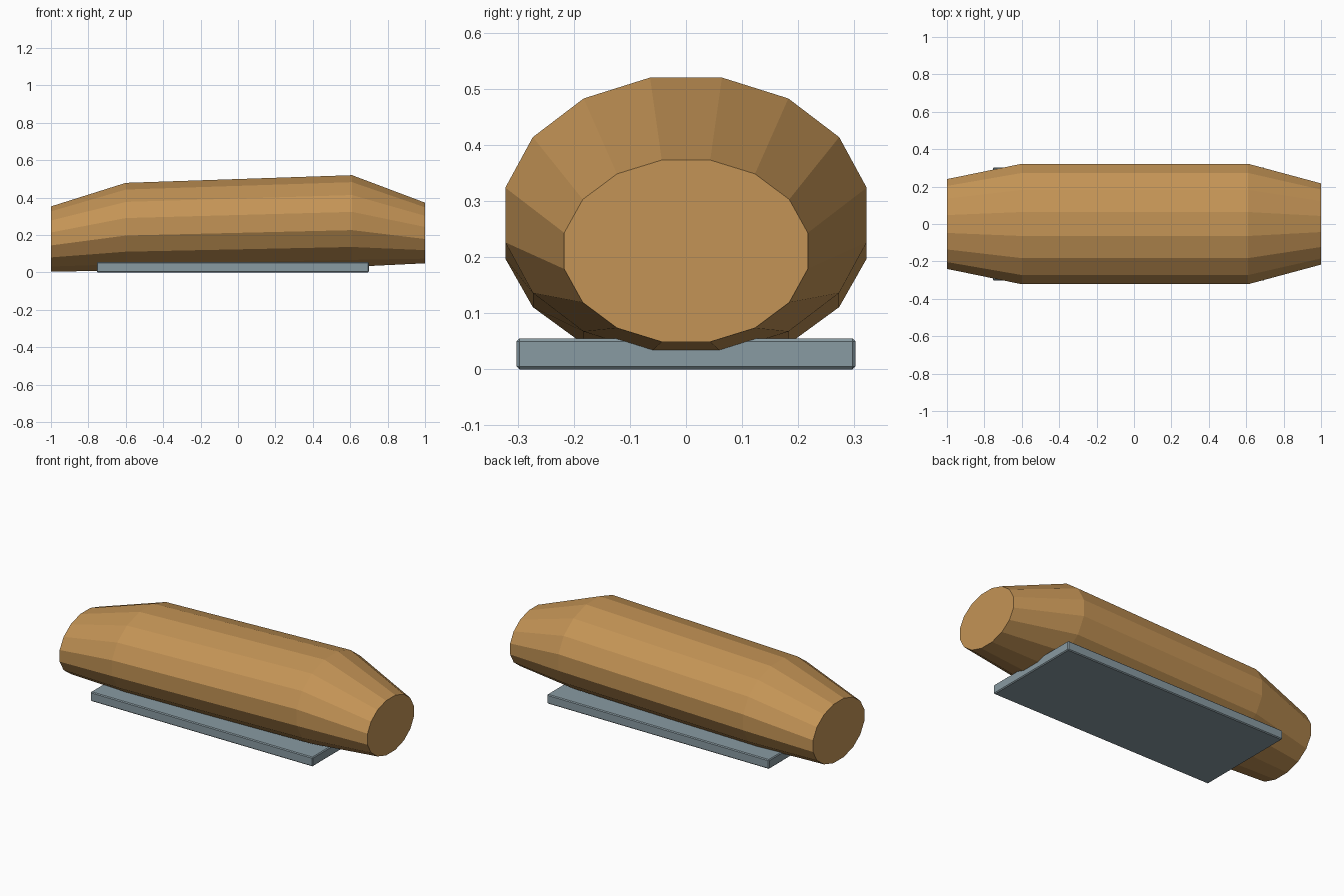
import bpy, bmesh, math

if "Cube" in bpy.data.objects:
    bpy.data.objects.remove(bpy.data.objects["Cube"])

def material(name, rgb):
    m = bpy.data.materials.new(name)
    m.diffuse_color = (*rgb, 1)
    m.use_nodes = True
    m.node_tree.nodes["Principled BSDF"].inputs["Base Color"].default_value = m.diffuse_color
    return m

def add_object(name, bm, mat):
    bmesh.ops.recalc_face_normals(bm, faces=bm.faces)
    me = bpy.data.meshes.new(name)
    bm.to_mesh(me)
    bm.free()
    me.materials.append(mat)
    ob = bpy.data.objects.new(name, me)
    bpy.context.collection.objects.link(ob)
    return ob

tan = material("warm_tan", (0.55, 0.295, 0.092))
slate = material("slate_grey", (0.25, 0.325, 0.36))

# Tapered body: 16-sided rings along x, flats on top, bottom and sides
SIDES = 16
FLAT = math.cos(math.pi / SIDES)
# x, half width, bottom, top
sections = [(-1.0, 0.24, 0.005, 0.353), (-0.6, 0.322, 0.009, 0.479),
            (0.61, 0.322, 0.03, 0.52), (1.0, 0.217, 0.049, 0.373)]
bm = bmesh.new()
rings = []
for x, half, low, high in sections:
    ry, rz, cz = half / FLAT, (high - low) / 2 / FLAT, (high + low) / 2
    angles = [(i + 0.5) * math.tau / SIDES for i in range(SIDES)]
    rings.append([bm.verts.new((x, ry * math.cos(a), cz + rz * math.sin(a)))
                  for a in angles])
for a, b in zip(rings, rings[1:]):
    for i in range(SIDES):
        j = (i + 1) % SIDES
        bm.faces.new((a[i], a[j], b[j], b[i]))
bm.faces.new(rings[0])
bm.faces.new(rings[-1])
add_object("body", bm, tan)

# Base slab with small chamfered edges
bm = bmesh.new()
bmesh.ops.create_cube(bm, size=1)
for v in bm.verts:
    v.co.x = v.co.x * 1.455 - 0.0275
    v.co.y *= 0.604
    v.co.z = (v.co.z + 0.5) * 0.055
slab = add_object("base_slab", bm, slate)
bevel = slab.modifiers.new("chamfer", 'BEVEL')
bevel.width = 0.005
bevel.segments = 1
